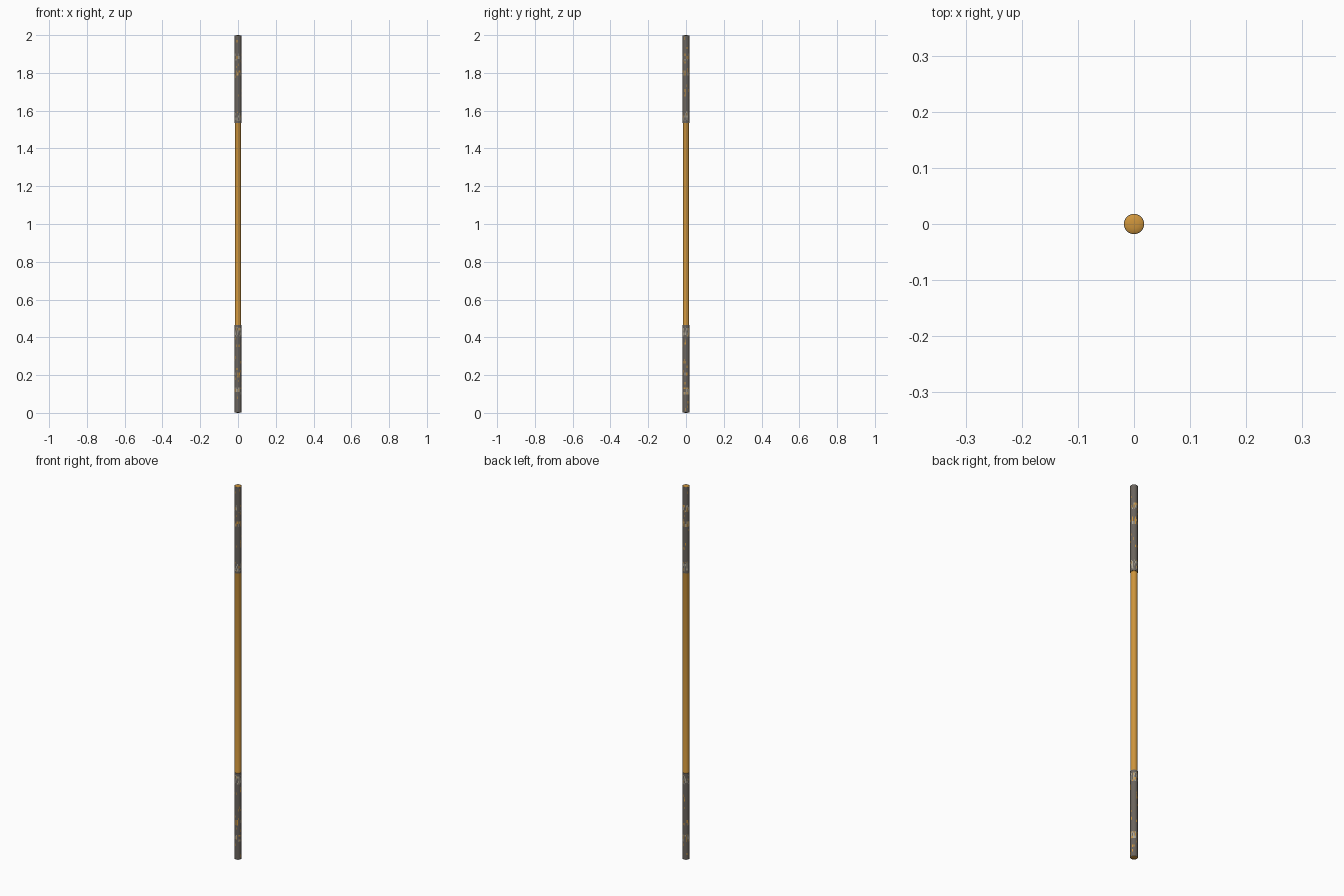
import bpy, bmesh, math, random

if "Cube" in bpy.data.objects:
    bpy.data.objects.remove(bpy.data.objects["Cube"])
random.seed(4)

def mat(name, rgb):
    m = bpy.data.materials.new(name)
    m.diffuse_color = (*rgb, 1)
    m.use_nodes = True
    m.node_tree.nodes["Principled BSDF"].inputs["Base Color"].default_value = m.diffuse_color
    return m

GOLD = mat("golden_wood", (0.62, 0.30, 0.045))
IRON = mat("dark_iron", (0.145, 0.128, 0.11))
SILVER = mat("pale_metal", (0.42, 0.38, 0.29))

SIDES, R_ROD, R_SLEEVE = 32, 0.0162, 0.018
SLEEVE_LEN = 0.465

def lathe(name, profile, mats):
    """Spin (radius, z) points round z; a zero radius closes the end."""
    bm = bmesh.new()
    rings = []
    for r, z in profile:
        if r == 0:
            rings.append([bm.verts.new((0, 0, z))] * SIDES)
        else:
            rings.append([bm.verts.new((r * math.cos(2 * math.pi * i / SIDES),
                                        r * math.sin(2 * math.pi * i / SIDES), z))
                          for i in range(SIDES)])
    for a, b in zip(rings, rings[1:]):
        for i in range(SIDES):
            j = (i + 1) % SIDES
            vs = list(dict.fromkeys((a[i], a[j], b[j], b[i])))
            bm.faces.new(vs)
    bmesh.ops.recalc_face_normals(bm, faces=bm.faces)
    me = bpy.data.meshes.new(name)
    bm.to_mesh(me)
    bm.free()
    for m in mats:
        me.materials.append(m)
    ob = bpy.data.objects.new(name, me)
    bpy.context.collection.objects.link(ob)
    bpy.context.view_layer.objects.active = ob
    ob.select_set(True)
    bpy.ops.object.shade_smooth_by_angle(angle=math.radians(40))
    ob.select_set(False)
    return ob

# Shaft, running the full length with gently domed golden ends
half = [(0, 0.0), (0.008, 0.0005), (0.014, 0.0018), (0.0176, 0.004), (R_ROD, 0.007)]
lathe("shaft", half + [(r, 2 - z) for r, z in reversed(half)], [GOLD])

# Engraved bands: start, end (from the staff's end), silver share, gold share
BANDS = [(0.10, 0.135, 0.30, 0.10), (0.185, 0.215, 0.18, 0.25),
         (0.405, 0.455, 0.30, 0.05)]
STEPS = 116

# Iron sleeves with inlaid vertical lines in the bands and a few gold streaks
for name, flip in (("lower_sleeve", False), ("upper_sleeve", True)):
    z0 = 0.003
    prof = [(R_SLEEVE, z0 + (SLEEVE_LEN - z0) * k / STEPS) for k in range(STEPS + 1)]
    prof = [(0.0172, 0.002)] + prof + [(R_ROD - 0.001, SLEEVE_LEN)]
    if flip:
        prof = [(r, 2 - z) for r, z in prof]
    ob = lathe(name, prof, [IRON, SILVER, GOLD])
    streaks = {}                       # one colour choice per column and cell
    for f in ob.data.polygons:
        if abs(f.normal.z) > 0.3:
            continue
        d = 2 - f.center.z if flip else f.center.z
        col = int((math.atan2(f.center.y, f.center.x) / (2 * math.pi) + 1) * SIDES)
        silver, gold = 0.0, 0.03
        for a, b, s, g in BANDS:
            if a < d < b:
                silver, gold = s, g
        key = (col, int(d / 0.0125), silver)
        p = streaks.setdefault(key, random.random())
        f.material_index = 1 if p < silver else 2 if p < silver + gold else 0
